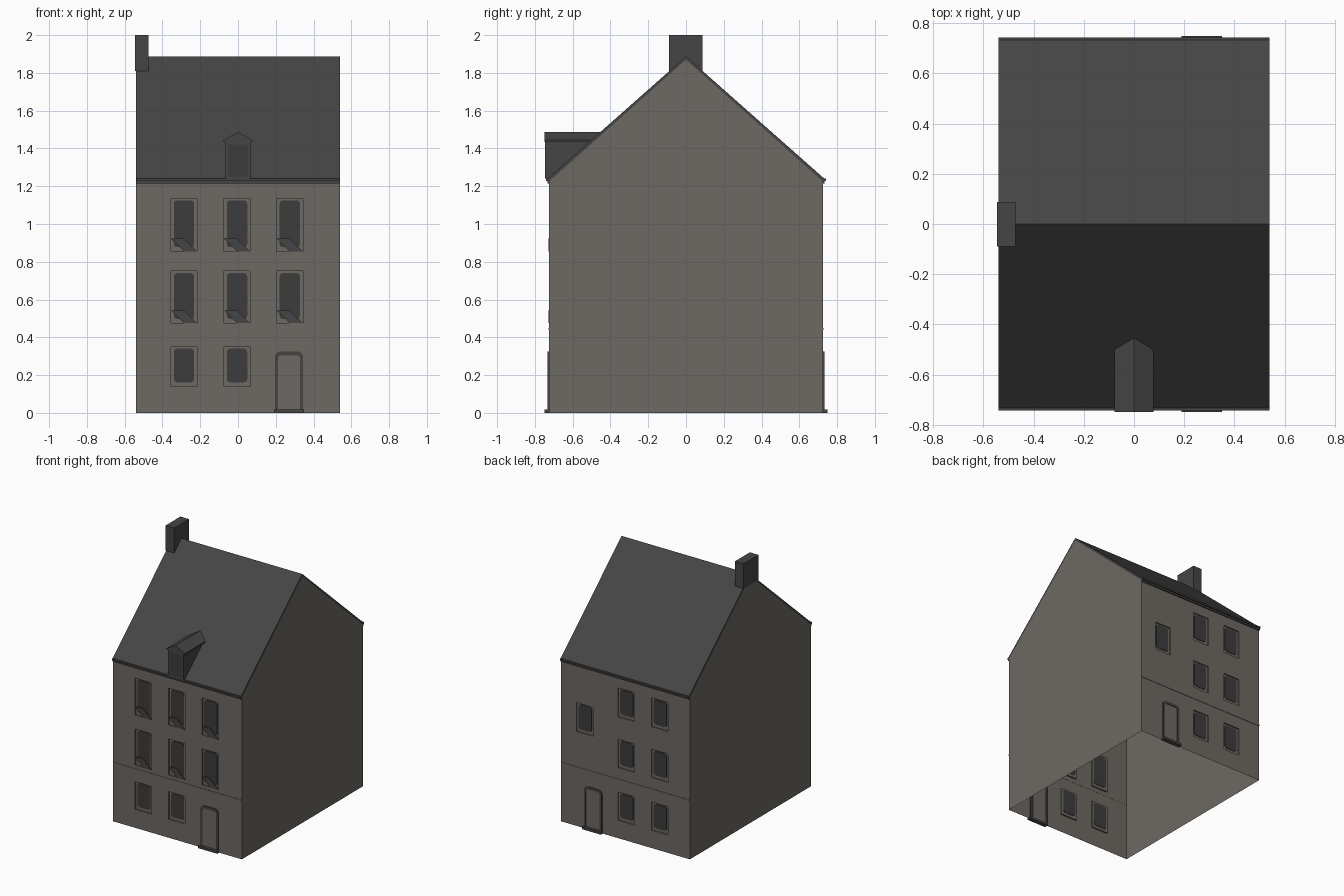
import bpy, bmesh, math

cube = bpy.data.objects.get("Cube")
if cube:
    bpy.data.objects.remove(cube, do_unlink=True)

def material(name, color):
    m = bpy.data.materials.new(name)
    m.use_nodes = True
    m.diffuse_color = (*color, 1)
    m.node_tree.nodes["Principled BSDF"].inputs["Base Color"].default_value = (*color, 1)
    return m

STONE = material("warm grey stone", (0.155, 0.14, 0.125))
SLATE = material("dark slate", (0.06, 0.06, 0.06))
GLASS = material("charcoal glass", (0.045, 0.045, 0.045))

HW, HD, EAVE, RIDGE = 0.54, 0.725, 1.225, 1.87   # half width, half depth, heights
REVEAL = 0.01

def make(name, bm, mat, fix=True):
    bmesh.ops.remove_doubles(bm, verts=bm.verts, dist=1e-5)
    if fix:
        bmesh.ops.recalc_face_normals(bm, faces=bm.faces)
    me = bpy.data.meshes.new(name)
    bm.to_mesh(me)
    bm.free()
    me.materials.append(mat)
    ob = bpy.data.objects.new(name, me)
    bpy.context.collection.objects.link(ob)
    return ob

def face(bm, pts):
    return bm.faces.new([bm.verts.new(p) for p in pts])

def prism(name, outline, a, b, mat, axis="y"):
    """Extrude a closed outline along x or y from a to b."""
    bm = bmesh.new()
    place = (lambda p, t: (p[0], t, p[1])) if axis == "y" else (lambda p, t: (t, p[0], p[1]))
    lo = [bm.verts.new(place(p, a)) for p in outline]
    hi = [bm.verts.new(place(p, b)) for p in outline]
    bm.faces.new(lo)
    bm.faces.new(hi[::-1])
    n = len(outline)
    for i in range(n):
        bm.faces.new((lo[i], hi[i], hi[(i + 1) % n], lo[(i + 1) % n]))
    return make(name, bm, mat)

def box(name, x0, x1, y0, y1, z0, z1, mat):
    return prism(name, [(x0, z0), (x1, z0), (x1, z1), (x0, z1)], y0, y1, mat)

def rounded(x0, x1, z0, z1, r, bottom=True):
    """Rectangle with rounded corners; the bottom corners can stay square."""
    pts = [] if bottom else [(x0, z0), (x1, z0)]
    corners = [(x1 - r, z1 - r, 0), (x0 + r, z1 - r, 90)]
    if bottom:
        corners += [(x0 + r, z0 + r, 180), (x1 - r, z0 + r, 270)]
    for cx, cz, start in corners:
        for k in range(5):
            t = math.radians(start + k * 22.5)
            pts.append((cx + r * math.cos(t), cz + r * math.sin(t)))
    return pts

def ring(name, outer, inner, a, b, mat):
    """Open frame between two outlines (first edge is the threshold)."""
    bm = bmesh.new()
    n = len(outer)
    for i in range(1, n):
        j = (i + 1) % n
        quad = (outer[i], outer[j], inner[j], inner[i])
        face(bm, [(p[0], b, p[1]) for p in quad])
        for line in (outer, inner):
            face(bm, [(line[i][0], a, line[i][1]), (line[j][0], a, line[j][1]),
                      (line[j][0], b, line[j][1]), (line[i][0], b, line[i][1])])
    return make(name, bm, mat)

def facade(name, side, openings):
    """Wall sheet with a recessed panel in every opening."""
    bm = bmesh.new()
    y, yi = side * HD, side * (HD - REVEAL)
    xs = sorted({-HW, HW} | {v for o in openings for v in o[:2]})
    zs = sorted({0, EAVE} | {v for o in openings for v in o[2:]})
    for x0, x1 in zip(xs, xs[1:]):
        for z0, z1 in zip(zs, zs[1:]):
            cx, cz = (x0 + x1) / 2, (z0 + z1) / 2
            if not any(o[0] < cx < o[1] and o[2] < cz < o[3] for o in openings):
                face(bm, [(x0, y, z0), (x1, y, z0), (x1, y, z1), (x0, y, z1)][::-side])
    for x0, x1, z0, z1 in openings:
        loop = [(x0, z0), (x1, z0), (x1, z1), (x0, z1)]
        face(bm, [(px, yi, pz) for px, pz in loop][::-side])
        for (ax, az), (bx, bz) in zip(loop, loop[1:] + loop[:1]):
            face(bm, [(ax, y, az), (bx, y, bz), (bx, yi, bz), (ax, yi, az)][::-side])
    return make(name, bm, STONE, fix=False)

def window_pane(name, side, x0, x1, z0, z1):
    base = HD - REVEAL
    prism(name, rounded(x0 + .015, x1 - .015, z0 + .022, z1 - .01, .018),
          side * (base - .003), side * (base + .004), GLASS)

def doorway(prefix, side):
    outer = rounded(.195, .345, 0, .325, .03, bottom=False)
    inner = rounded(.213, .329, 0, .305, .015, bottom=False)
    ring(prefix + "_door_frame", outer, inner, side * (HD - .01), side * (HD + .007), SLATE)
    prism(prefix + "_door", inner, side * (HD - .008), side * (HD + .002), STONE)
    box(prefix + "_door_step", .19, .35, side * (HD - .01), side * .748, 0, .018, SLATE)

W = 0.138
# Window openings, three bays at the front and a stair window at the back
front = [(x, x + W, z0, z1) for z0, z1 in ((.14, .35), (.475, .75), (.855, 1.135))
         for x in (-.355, -.074, .205)]
front = [o for o in front if not (o[0] > .2 and o[2] < .2)]
back = [(x, x + W, z0, z1) for z0, z1 in ((.135, .35), (.535, .75), (.92, 1.14))
        for x in (-.355, -.074)]
back.append((.275, .413, .715, .935))

for prefix, side, openings in (("front", -1, front), ("back", 1, back)):
    facade(prefix + "_wall", side, openings)
    for i, o in enumerate(openings):
        window_pane(f"{prefix}_window_{i + 1}", side, *o)
    doorway(prefix, side)
    # String course and stepped eaves cornice
    box(prefix + "_string_course", -HW, HW, side * (HD - .001), side * (HD + .003), .44, .45, STONE)
    box(prefix + "_cornice_lower", -HW, HW, side * (HD - .005), side * .733, 1.215, 1.228, SLATE)
    box(prefix + "_cornice_upper", -HW, HW, side * (HD - .005), side * .742, 1.228, 1.24, SLATE)

# Slanted guards on the upper front windows
for i, (x0, x1, z0, z1) in enumerate(o for o in front if o[2] > .4):
    slant = [(x0, z0 + .068), (x0 + .068, z0 + .068), (x1, z0), (x0 + .07, z0)]
    prism(f"window_guard_{i + 1}", slant, -HD + .004, -HD - .004, SLATE)

# Gable walls
for name, s in (("left_gable", 1), ("right_gable", -1)):
    bm = bmesh.new()
    pts = [(-HD, 0), (HD, 0), (HD, EAVE), (0, RIDGE), (-HD, EAVE)]
    face(bm, [(s * HW, y, z) for y, z in pts][::s])
    make(name, bm, STONE, fix=False)

# Pitched roof
prism("roof", [(-.735, 1.238), (0, 1.888), (.735, 1.238), (.72, 1.226), (0, RIDGE - .002), (-.72, 1.226)],
      -HW, HW, SLATE, axis="x")

# Chimney
box("chimney", -.545, -.473, -.09, .088, 1.81, 2.0, SLATE)

# Dormer: cheeks, gabled cap and framed window
box("dormer_body", -.065, .065, -.742, -.49, 1.235, 1.435, SLATE)
prism("dormer_roof", [(-.077, 1.435), (.077, 1.435), (.077, 1.445), (0, 1.487), (-.077, 1.445)],
      -.748, -.445, SLATE)
ring("dormer_frame", [(-.065, 1.24), (.065, 1.24), (.065, 1.435), (-.065, 1.435)],
     [(-.053, 1.25), (.053, 1.25), (.053, 1.42), (-.053, 1.42)], -.741, -.747, SLATE)
box("dormer_window", -.053, .053, -.744, -.741, 1.25, 1.42, GLASS)
